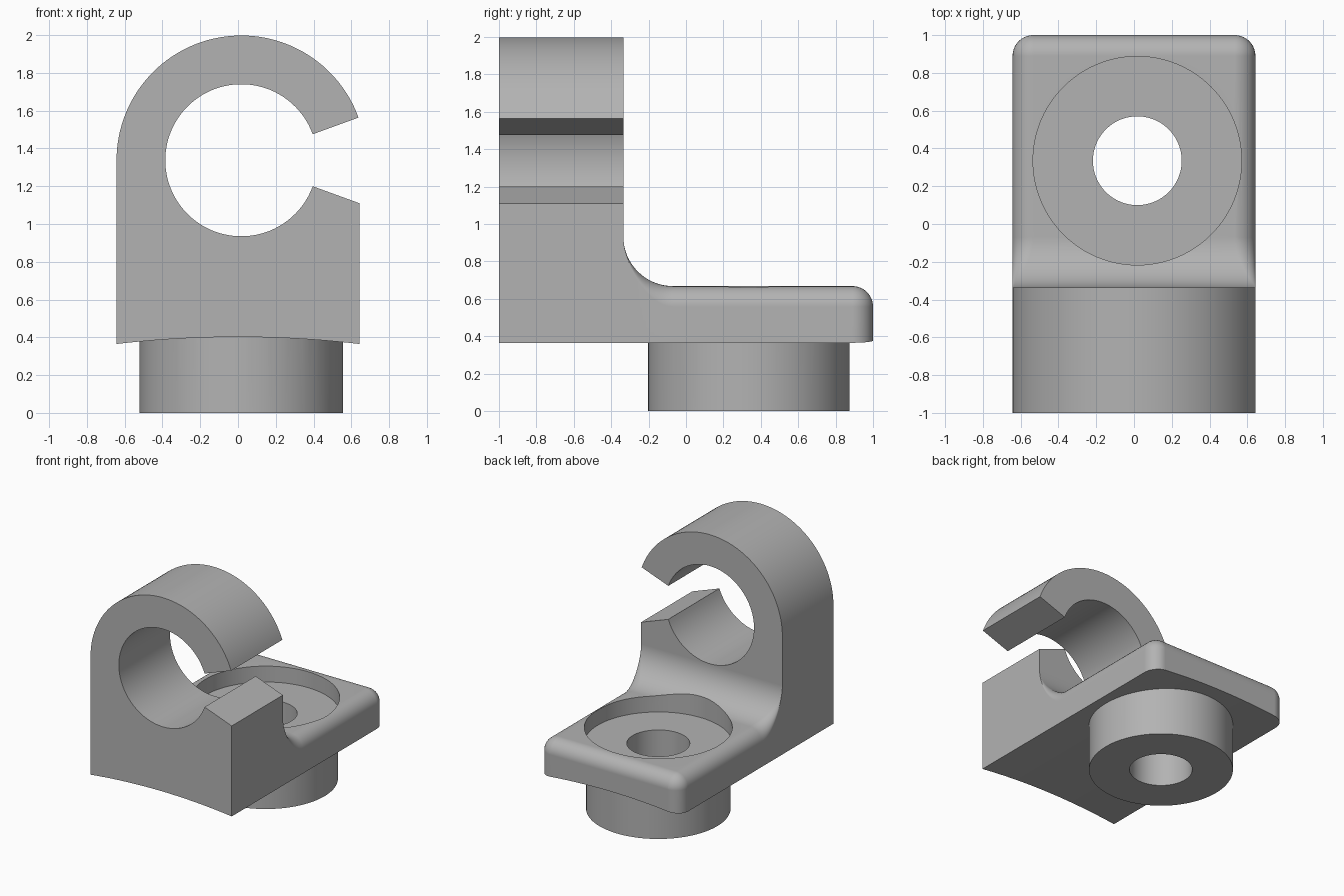
import bpy, bmesh
from math import sin, cos, tan, pi, radians, sqrt

if "Cube" in bpy.data.objects:
    bpy.data.objects.remove(bpy.data.objects["Cube"], do_unlink=True)

HALF_W = 0.643                      # half width of the body
CX = 0.0175                         # holes sit slightly off centre
RING_Z, RING_R, BORE_R = 1.3375, 0.6605, 0.4025
FRONT, STEP, BACK = -1.0, -0.335, 1.0
PLATE_TOP, FILLET, ROUND = 0.668, 0.265, 0.11
HOLE_Y = 0.335
GAP = radians(20)
ARC_R = 5.6                         # radius of the hollow underside

grey = bpy.data.materials.new("plain grey")
grey.use_nodes = True
grey.diffuse_color = (0.45, 0.45, 0.45, 1)
grey.node_tree.nodes["Principled BSDF"].inputs["Base Color"].default_value = grey.diffuse_color


def underside(w, n=24):
    """Points along the hollow bottom, from -w to w."""
    xs = [w * (2 * i / n - 1) for i in range(n + 1)]
    return [(x, 0.402 - ARC_R + sqrt(ARC_R ** 2 - x * x)) for x in xs]


def arc(x, z, r, a, b, n):
    return [(x + r * cos(a + (b - a) * i / n), z + r * sin(a + (b - a) * i / n))
            for i in range(n + 1)]


def loft(name, sections):
    """Solid through (y, outline) sections that share a point count."""
    bm = bmesh.new()
    rings = [[bm.verts.new((x, y, z)) for x, z in pts] for y, pts in sections]
    n = len(rings[0])
    for a, b in zip(rings, rings[1:]):
        for i in range(n):
            j = (i + 1) % n
            bm.faces.new((a[i], a[j], b[j], b[i]))
    bm.faces.new(rings[0])
    bm.faces.new(rings[-1])
    bmesh.ops.remove_doubles(bm, verts=bm.verts[:], dist=1e-5)
    bmesh.ops.recalc_face_normals(bm, faces=bm.faces[:])
    mesh = bpy.data.meshes.new(name)
    bm.to_mesh(mesh)
    bm.free()
    mesh.materials.append(grey)
    ob = bpy.data.objects.new(name, mesh)
    bpy.context.collection.objects.link(ob)
    return ob


def cylinder(name, r, z0, z1):
    bpy.ops.mesh.primitive_cylinder_add(vertices=96, radius=r, depth=z1 - z0,
                                        location=(CX, HOLE_Y, (z0 + z1) / 2))
    ob = bpy.context.object
    ob.name = name
    ob.data.materials.append(grey)
    return ob


# Upright open ring clip
clip_outline = underside(HALF_W)
clip_outline.append((HALF_W, RING_Z - (HALF_W - CX) * tan(GAP)))
clip_outline += arc(CX, RING_Z, BORE_R, 2 * pi - GAP, GAP, 80)
clip_outline += arc(CX, RING_Z, RING_R, GAP, pi, 60)
clip = loft("clip_bracket", [(FRONT, clip_outline), (STEP, clip_outline)])


# Base plate, swept front to back with a fillet and rounded rim
def plate_section(y, w, top, r):
    right = arc(w - r, top - r, r, 0, pi / 2, 8)
    left = arc(r - w, top - r, r, pi / 2, pi, 8)
    return y, underside(w) + right + left


sections = []
for i in range(17):
    a = pi / 2 * i / 16
    y = STEP + FILLET * (1 - cos(a))
    top = PLATE_TOP + FILLET * (1 - sin(a))
    sections.append(plate_section(y, HALF_W, top, ROUND * sin((1 - cos(a)) * pi / 2)))
for i in range(11):
    a = pi / 2 * i / 10
    r = ROUND * cos(a)
    sections.append(plate_section(BACK - ROUND + ROUND * sin(a), HALF_W - ROUND + r,
                                  PLATE_TOP - ROUND + r, r))
plate = loft("base_plate", sections)

# Boss below, recess above, and the through hole
boss = cylinder("boss", 0.539, 0, 0.5)
recess = cylinder("recess_cutter", 0.552, 0.537, 1.2)
hole = cylinder("hole_cutter", 0.235, -0.2, 1.2)

bpy.context.view_layer.objects.active = clip
for tool, op in ((plate, "UNION"), (boss, "UNION"),
                 (recess, "DIFFERENCE"), (hole, "DIFFERENCE")):
    mod = clip.modifiers.new(tool.name, "BOOLEAN")
    mod.object, mod.operation, mod.solver = tool, op, "EXACT"
    bpy.ops.object.modifier_apply(modifier=mod.name)
    bpy.data.objects.remove(tool, do_unlink=True)

# Smooth curved walls, keep the machined edges crisp
bpy.ops.object.select_all(action="DESELECT")
clip.select_set(True)
bpy.ops.object.shade_smooth_by_angle(angle=radians(30))
weighted = clip.modifiers.new("even_shading", "WEIGHTED_NORMAL")
weighted.keep_sharp = True
